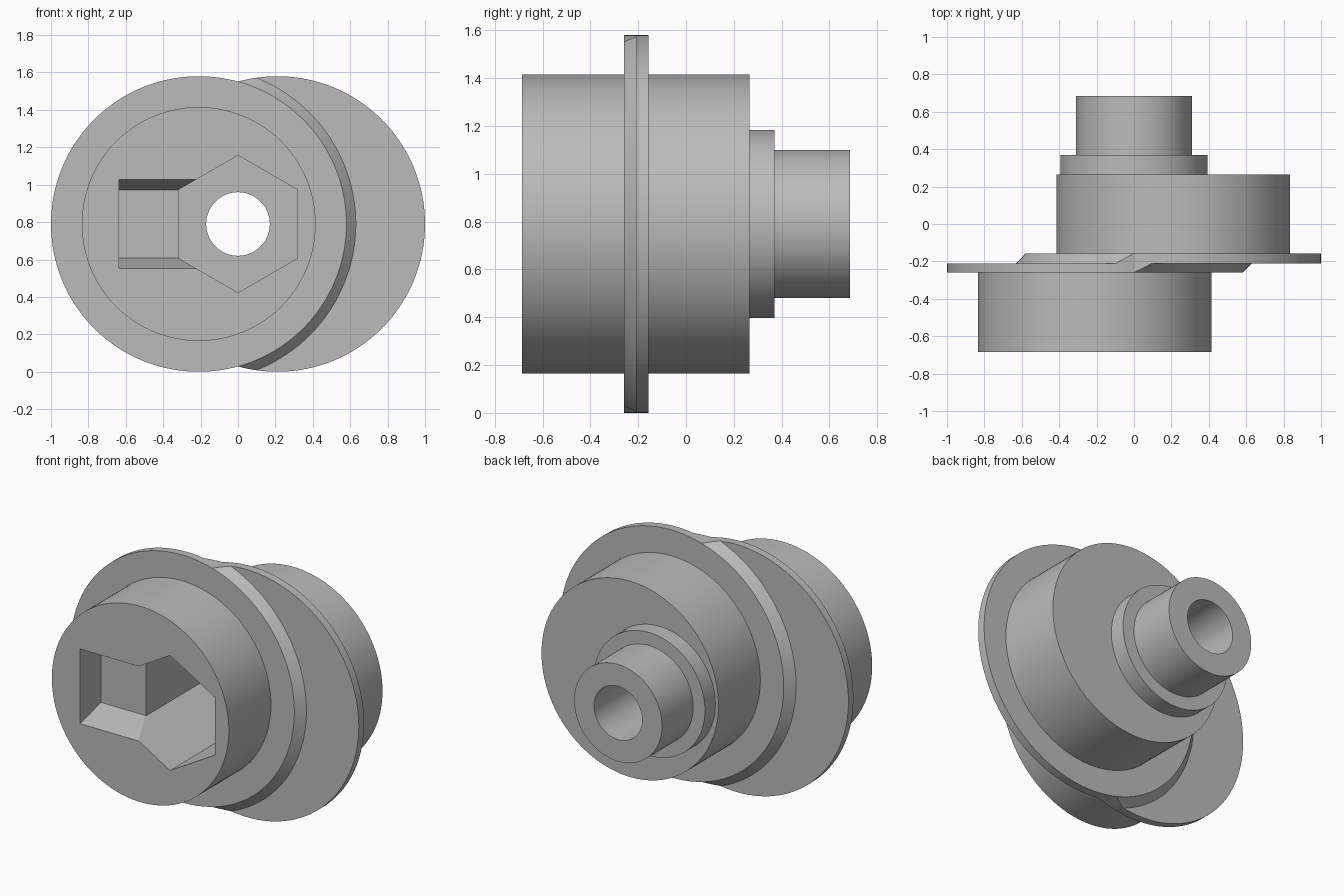
import bpy, bmesh, math
from mathutils import Matrix

old = bpy.data.objects.get("Cube")
if old:
    bpy.data.objects.remove(old, do_unlink=True)

AXIS_Z = 0.79     # height of the main axis
THROW = 0.21      # sideways offset of each eccentric
RIM = 0.79        # flange radius
MID = -0.21       # plane where the two flanges meet

grey = bpy.data.materials.new("metal_grey")
grey.diffuse_color = (0.5, 0.5, 0.5, 1)
grey.use_nodes = True
grey.node_tree.nodes["Principled BSDF"].inputs["Base Color"].default_value = (0.5, 0.5, 0.5, 1)


def make_object(name, bm):
    mesh = bpy.data.meshes.new(name)
    bmesh.ops.recalc_face_normals(bm, faces=bm.faces)
    bm.to_mesh(mesh)
    bm.free()
    mesh.materials.append(grey)
    obj = bpy.data.objects.new(name, mesh)
    bpy.context.collection.objects.link(obj)
    return obj


def round_part(name, x, y0, y1, r0, r1=None, sides=128):
    """Cylinder or cone lying along y, from y0 (radius r0) to y1 (radius r1)."""
    bm = bmesh.new()
    place = Matrix.Translation((x, (y0 + y1) / 2, AXIS_Z)) @ Matrix.Rotation(-math.pi / 2, 4, 'X')
    bmesh.ops.create_cone(bm, cap_ends=True, segments=sides, radius1=r0,
                          radius2=r0 if r1 is None else r1, depth=y1 - y0, matrix=place)
    return make_object(name, bm)


def boolean(obj, other, operation):
    mod = obj.modifiers.new("cut", 'BOOLEAN')
    mod.operation, mod.object, mod.solver = operation, other, 'EXACT'
    graph = bpy.context.evaluated_depsgraph_get()
    result = bpy.data.meshes.new_from_object(obj.evaluated_get(graph))
    obj.modifiers.clear()
    obj.data = result


# Eccentric drums, flanges and journal
parts = [
    round_part("front_drum", -THROW, -0.685, -0.26, 0.625),
    round_part("front_flange", -THROW, -0.26, MID, RIM),
    round_part("back_flange", THROW, MID, -0.157, RIM),
    round_part("back_drum", THROW, -0.157, 0.265, 0.625),
    round_part("journal_shoulder", 0, 0.265, 0.37, 0.393),
    round_part("journal", 0, 0.37, 0.685, 0.31),
]

# Flared ramps joining the flanges, trimmed to the opposite rim
front_ramp = round_part("front_ramp", -THROW, -0.26, MID, RIM, RIM + 0.05)
back_ramp = round_part("back_ramp", THROW, MID, -0.157, RIM + 0.05, RIM)
for ramp, side in ((front_ramp, 1), (back_ramp, -1)):
    trimmer = round_part("rim_trimmer", side * THROW, -0.5, 0.1, RIM)
    boolean(ramp, trimmer, 'INTERSECT')
    bpy.data.objects.remove(trimmer, do_unlink=True)
    parts.append(ramp)

# Cutters: through bore, hexagonal socket and tapered key slot
bore = round_part("bore_cutter", 0, -0.9, 0.9, 0.17, sides=96)
socket = round_part("socket_cutter", 0, -0.9, 0.16, 0.367, sides=6)

bm = bmesh.new()
bmesh.ops.create_cube(bm, size=1)
for v in bm.verts:
    front = v.co.y < 0
    v.co.x = -0.635 if v.co.x < 0 else 0
    v.co.y = -0.785 if front else -0.475
    v.co.z = AXIS_Z + math.copysign(0.265 if front else 0.182, v.co.z)
slot = make_object("slot_cutter", bm)

cuts = {"front_drum": (slot, socket, bore), "journal_shoulder": (bore,), "journal": (bore,)}
for part in parts:
    for cutter in cuts.get(part.name, (socket, bore)):
        boolean(part, cutter, 'DIFFERENCE')

for cutter in (bore, socket, slot):
    bpy.data.objects.remove(cutter, do_unlink=True)

# Smooth round walls, keep edges crisp
bpy.ops.object.select_all(action='DESELECT')
for part in parts:
    part.select_set(True)
bpy.context.view_layer.objects.active = parts[0]
bpy.ops.object.shade_smooth_by_angle(angle=math.radians(25))
